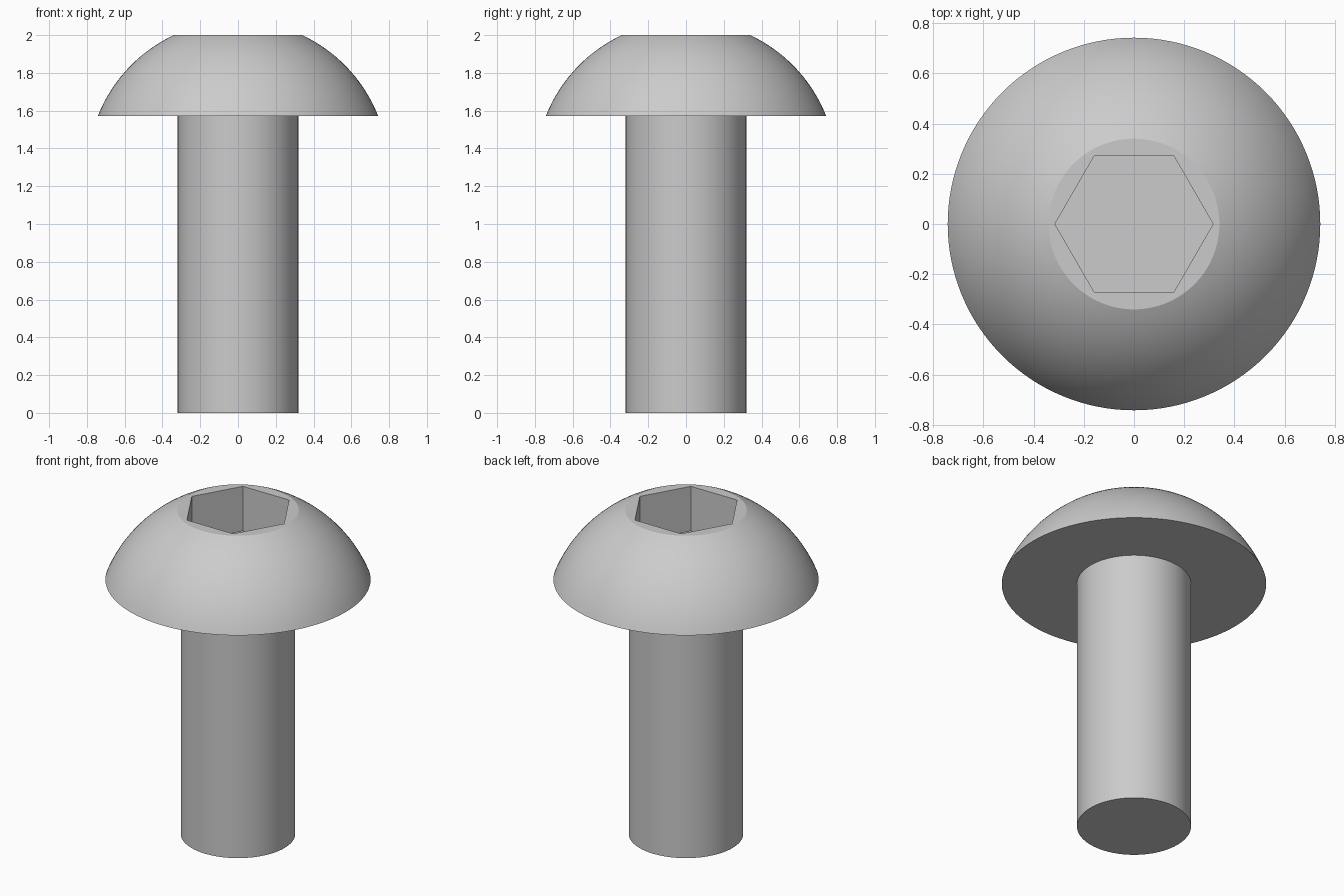
import bpy, bmesh
from math import sin, cos, pi, atan2, sqrt, radians

if "Cube" in bpy.data.objects:
    bpy.data.objects.remove(bpy.data.objects["Cube"])

SHAFT_R, HEAD_R, TOP_R = 0.32, 0.742, 0.34
HEAD_Z, TOP_Z = 1.572, 2.0
HEX_R, HEX_DEPTH = 0.315, 0.275
SIDES, ARC_STEPS = 128, 20


def ring(bm, r, z, n):
    return [bm.verts.new((r * cos(2 * pi * i / n), r * sin(2 * pi * i / n), z)) for i in range(n)]


def stack(name, profile, n):
    """Closed solid from a stack of (radius, height) rings."""
    bm = bmesh.new()
    rings = [ring(bm, r, z, n) for r, z in profile]
    for a, b in zip(rings, rings[1:]):
        for i in range(n):
            j = (i + 1) % n
            bm.faces.new((a[i], a[j], b[j], b[i]))
    bm.faces.new(rings[0][::-1])
    bm.faces.new(rings[-1])
    bmesh.ops.recalc_face_normals(bm, faces=bm.faces)
    mesh = bpy.data.meshes.new(name)
    bm.to_mesh(mesh)
    bm.free()
    obj = bpy.data.objects.new(name, mesh)
    bpy.context.collection.objects.link(obj)
    return obj


# Domed head profile: a sphere centred on the axis through rim and flat top
centre = (TOP_R**2 + TOP_Z**2 - HEAD_R**2 - HEAD_Z**2) / (2 * (TOP_Z - HEAD_Z))
radius = sqrt(HEAD_R**2 + (HEAD_Z - centre)**2)
a0 = atan2(HEAD_Z - centre, HEAD_R)
a1 = atan2(TOP_Z - centre, TOP_R)
dome = []
for k in range(ARC_STEPS + 1):
    a = a0 + (a1 - a0) * k / ARC_STEPS
    dome.append((radius * cos(a), centre + radius * sin(a)))

# Shaft and head in one lathed solid
screw = stack("button_head_screw", [(SHAFT_R, 0), (SHAFT_R, HEAD_Z)] + dome, SIDES)

# Hexagonal drive socket
cutter = stack("socket_cutter", [(HEX_R, TOP_Z - HEX_DEPTH), (HEX_R, TOP_Z + 0.2)], 6)
cutter.hide_render = True

bpy.context.view_layer.objects.active = screw
screw.select_set(True)
cut = screw.modifiers.new("socket", 'BOOLEAN')
cut.operation = 'DIFFERENCE'
cut.solver = 'EXACT'
cut.object = cutter
bpy.ops.object.modifier_apply(modifier=cut.name)
bpy.data.objects.remove(cutter, do_unlink=True)

# Smooth shading with crisp edges
bpy.ops.object.shade_smooth_by_angle(angle=radians(20))
